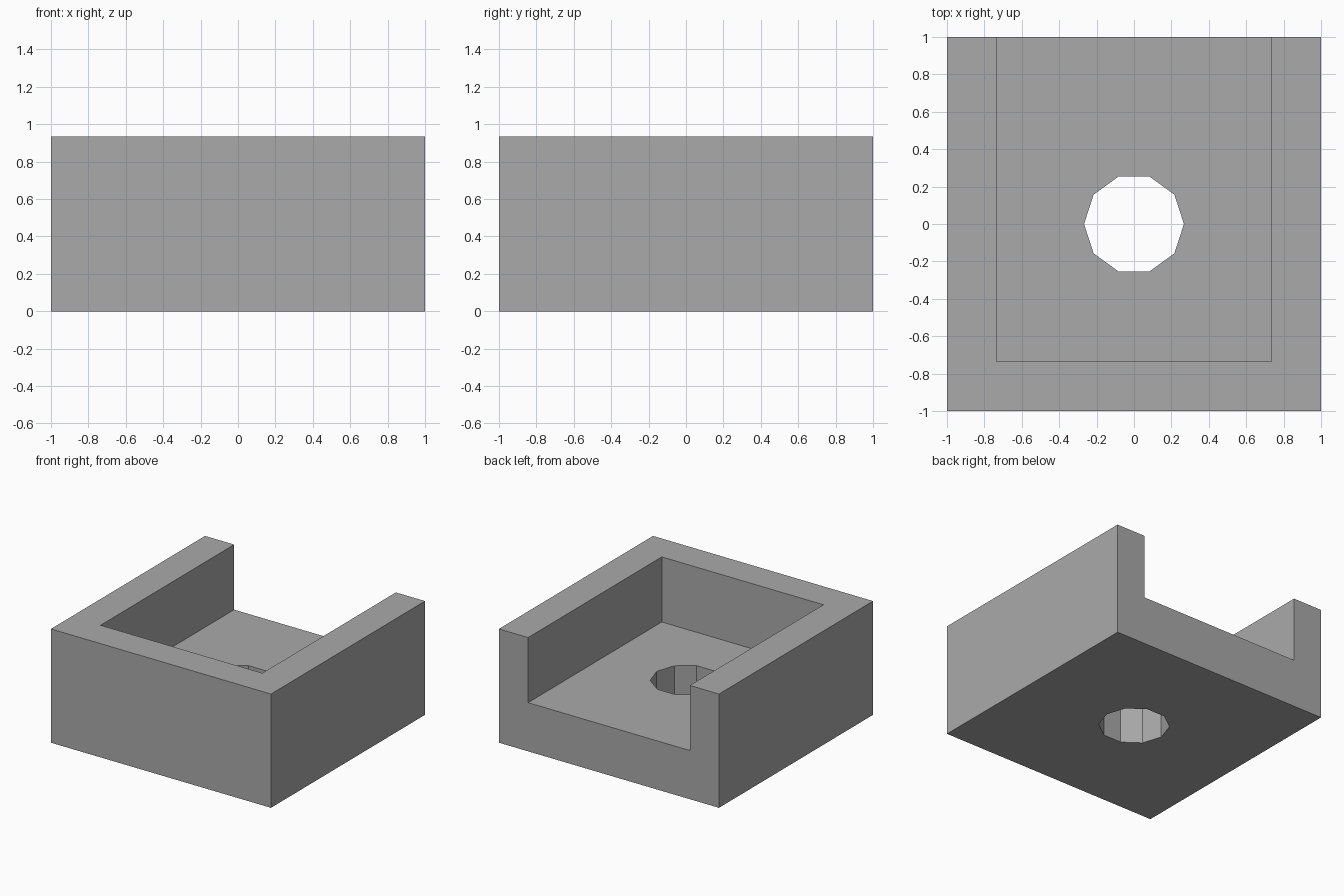
import bpy
from math import pi

old = bpy.data.objects.get("Cube")
if old:
    bpy.data.objects.remove(old)

HEIGHT, FLOOR, INNER, HOLE_RADIUS = 0.935, 0.4, 0.735, 0.267


def make_material(name, rgb):
    mat = bpy.data.materials.new(name)
    mat.use_nodes = True
    mat.diffuse_color = (*rgb, 1)
    mat.node_tree.nodes["Principled BSDF"].inputs["Base Color"].default_value = (*rgb, 1)
    return mat


def box(name, low, high):
    center = [(a + b) / 2 for a, b in zip(low, high)]
    bpy.ops.mesh.primitive_cube_add(size=1, location=center)
    obj = bpy.context.object
    obj.name = name
    obj.scale = [b - a for a, b in zip(low, high)]
    bpy.ops.object.transform_apply(location=True, rotation=False, scale=True)
    return obj


def cut(target, cutter):
    cutter.hide_render = True
    mod = target.modifiers.new("cut", "BOOLEAN")
    mod.operation = "DIFFERENCE"
    mod.solver = "EXACT"
    mod.object = cutter
    bpy.context.view_layer.objects.active = target
    bpy.ops.object.modifier_apply(modifier=mod.name)
    bpy.data.objects.remove(cutter)


# Solid block
tray = box("open_backed_tray", (-1, -1, 0), (1, 1, HEIGHT))
tray.data.materials.append(make_material("plain grey", (0.4, 0.4, 0.4)))

# Recess, open at the top and the back
cut(tray, box("recess_cutter", (-INNER, -INNER, FLOOR), (INNER, 2, 2)))

# Ten-sided hole through the floor, with corners on the x axis
bpy.ops.mesh.primitive_cylinder_add(vertices=10, radius=HOLE_RADIUS, depth=2,
                                    rotation=(0, 0, pi / 2))
cut(tray, bpy.context.object)
